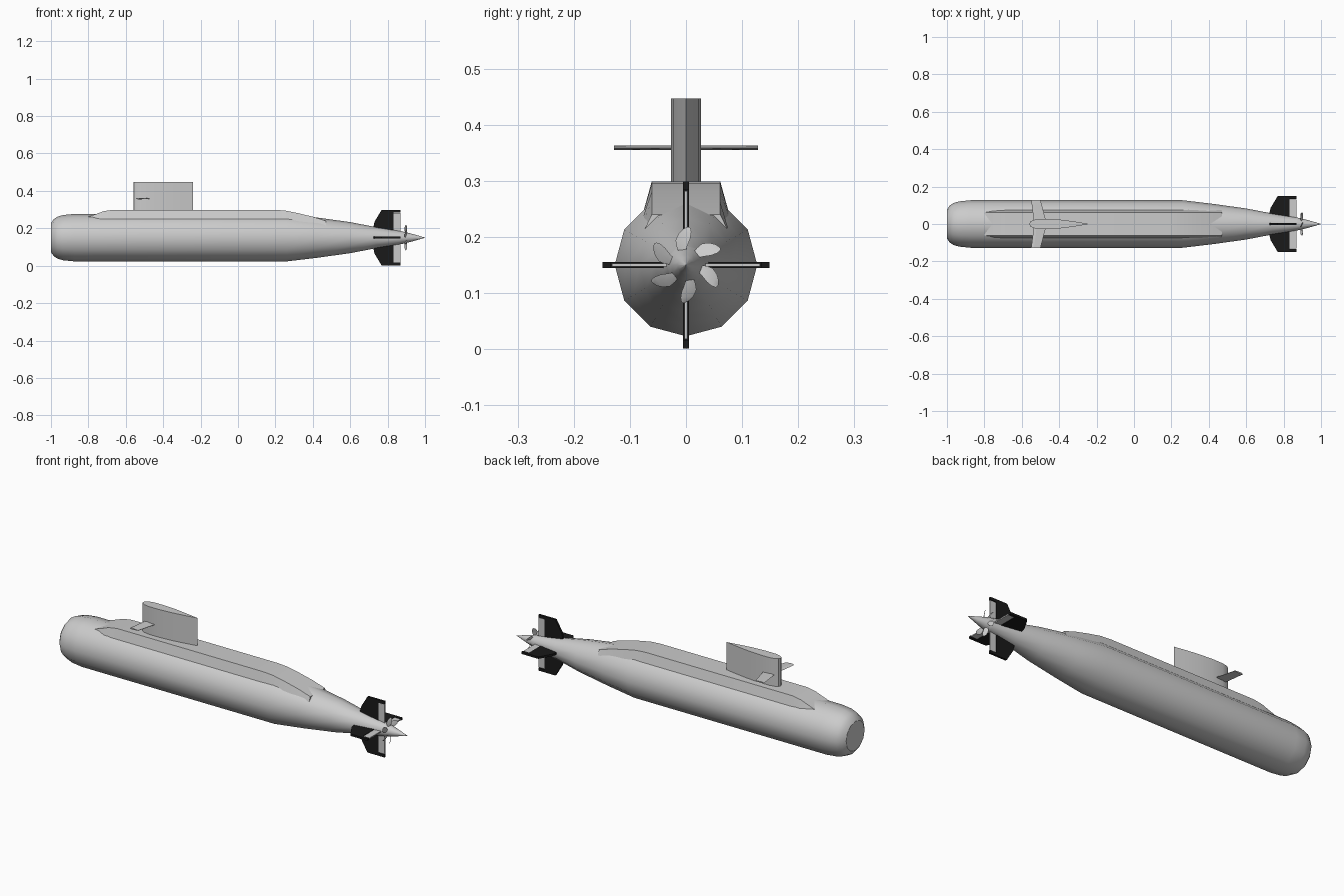
import bpy, bmesh
from math import sin, cos, pi, radians
from mathutils import Matrix, Vector

if "Cube" in bpy.data.objects:
    bpy.data.objects.remove(bpy.data.objects["Cube"])

AXIS_Z = 0.15


def material(name, rgb):
    m = bpy.data.materials.new(name)
    m.diffuse_color = (*rgb, 1)
    m.use_nodes = True
    m.node_tree.nodes["Principled BSDF"].inputs["Base Color"].default_value = m.diffuse_color
    return m


def make(name, bm, mat=None, smooth=35):
    bmesh.ops.recalc_face_normals(bm, faces=bm.faces)
    me = bpy.data.meshes.new(name)
    bm.to_mesh(me)
    bm.free()
    ob = bpy.data.objects.new(name, me)
    bpy.context.collection.objects.link(ob)
    if mat:
        me.materials.append(mat)
    if smooth:
        bpy.context.view_layer.objects.active = ob
        ob.select_set(True)
        bpy.ops.object.shade_smooth_by_angle(angle=radians(smooth))
        ob.select_set(False)
    return ob


def loft(name, sections, **kw):
    """Skin matching closed rings of points and cap both ends."""
    bm = bmesh.new()
    rings = [[bm.verts.new(p) for p in s] for s in sections]
    n = len(rings[0])
    for a, b in zip(rings, rings[1:]):
        for i in range(n):
            j = (i + 1) % n
            bm.faces.new((a[i], a[j], b[j], b[i]))
    bm.faces.new(rings[0])
    bm.faces.new(rings[-1])
    return make(name, bm, **kw)


def revolve(name, profile, sides):
    return loft(name, [[(x, r * sin(2 * pi * i / sides), AXIS_Z + r * cos(2 * pi * i / sides))
                        for i in range(sides)] for x, r in profile])


def plate(name, outline, thick, angle, mat=None):
    """Flat fin from (x, radius) points, turned about the hull axis."""
    rot = Matrix.Translation((0, 0, AXIS_Z)) @ Matrix.Rotation(angle, 4, 'X')
    return loft(name, [[rot @ Vector((x, s * thick / 2, r)) for x, r in outline]
                       for s in (-1, 1)], mat=mat, smooth=0)


black = material("black_paint", (0.01, 0.01, 0.01))

# Pressure hull, twelve sided
revolve("hull", [(-1, 0.078), (-0.985, 0.099), (-0.965, 0.112), (-0.935, 0.121), (-0.875, 0.127),
                 (0.26, 0.127), (0.42, 0.108), (0.60, 0.083), (0.74, 0.056), (0.875, 0.034)], 12)

# Propeller hub cone
revolve("propeller_hub", [(0.875, 0.034), (0.91, 0.026), (0.95, 0.015), (1.0, 0.0005)], 12)

# Deck casing: trapezoid section following a height line
heights = [(-0.80, 0.262), (-0.76, 0.276), (-0.72, 0.291), (-0.67, 0.299), (0.19, 0.299),
           (0.25, 0.295), (0.32, 0.281), (0.40, 0.262), (0.47, 0.240)]
loft("deck_casing", [[(x, -0.087 if z > 0.27 else -0.078, 0.205), (x, -0.061, z),
                      (x, 0.061, z), (x, 0.087 if z > 0.27 else 0.078, 0.205)] for x, z in heights])

# Sail: rounded nose, long pointed tail
half = [(-0.555, 0.012), (-0.54, 0.021), (-0.51, 0.027), (-0.45, 0.027), (-0.38, 0.022), (-0.31, 0.012)]
foil = [(-0.56, 0)] + half + [(-0.24, 0)] + [(x, -y) for x, y in reversed(half)]
loft("sail", [[(x, y, z) for x, y in foil] for z in (0.29, 0.447)])

# Sail planes
for side, label in ((-1, "front"), (1, "back")):
    loft("sail_plane_" + label,
         [[(x0, side * y, 0.359), (x0 + 0.015, side * y, 0.363), (x1, side * y, 0.360),
           (x1, side * y, 0.358), (x0 + 0.015, side * y, 0.355)]
          for y, x0, x1 in ((0.015, -0.535, -0.47), (0.128, -0.55, -0.50))], smooth=0)

# Cross-shaped tail fins with inset control surfaces
fin = [(0.72, 0.04), (0.73, 0.085), (0.768, 0.149), (0.868, 0.149),
       (0.868, 0.134), (0.832, 0.134), (0.832, 0.02)]
flap = [(0.832, 0.025), (0.832, 0.132), (0.868, 0.132), (0.868, 0.025)]
for k, label in enumerate(("top", "front", "bottom", "back")):
    plate("tail_fin_" + label, fin, 0.011, k * pi / 2, black)
    plate("rudder_" + label, flap, 0.006, k * pi / 2)

# Propeller: six pitched, swept petal blades (radius, half width, sweep)
petal = [(0.022, 0.006, 0), (0.034, 0.011, 0.001), (0.046, 0.015, 0.004),
         (0.057, 0.013, 0.009), (0.064, 0.008, 0.013), (0.067, 0.002, 0.016)]
pitch = radians(28)
for k in range(6):
    rot = Matrix.Translation((0.897, 0, AXIS_Z)) @ Matrix.Rotation(-k * pi / 3 + 0.12, 4, 'X')
    rings = []
    for r, w, s in petal:
        pts = [(-w, 0), (0, -0.0012), (w, 0), (0, 0.0012)]
        rings.append([rot @ Vector((u * sin(pitch) + v * cos(pitch),
                                    u * cos(pitch) - v * sin(pitch) + s - 0.004, r))
                      for u, v in pts])
    loft("propeller_blade_%d" % (k + 1), rings)
